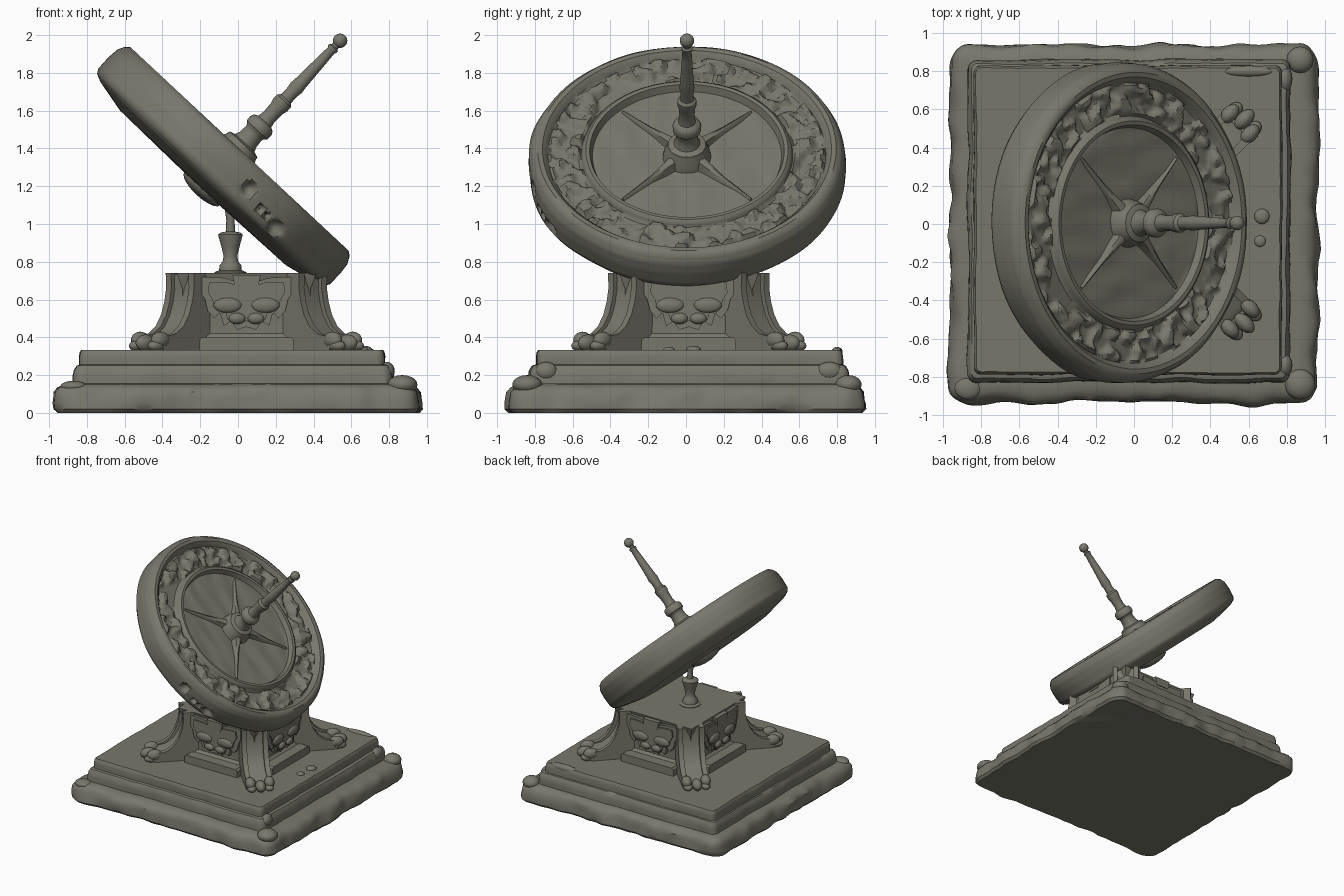
import bpy, bmesh, math
from math import pi, sin, cos, radians
from mathutils import Matrix, Vector, noise

if "Cube" in bpy.data.objects:
    bpy.data.objects.remove(bpy.data.objects["Cube"])

stone = bpy.data.materials.new("weathered stone")
stone.diffuse_color = (0.19, 0.185, 0.15, 1)
stone.use_nodes = True
stone.node_tree.nodes["Principled BSDF"].inputs["Base Color"].default_value = stone.diffuse_color


def finish(name, bm, mat=None):
    if mat is not None:
        bm.transform(mat)
    bmesh.ops.recalc_face_normals(bm, faces=bm.faces)
    me = bpy.data.meshes.new(name)
    bm.to_mesh(me)
    bm.free()
    me.materials.append(stone)
    ob = bpy.data.objects.new(name, me)
    bpy.context.collection.objects.link(ob)
    return ob


def loft(name, loops, mat=None):
    """Skin closed loops of equal length and cap both ends."""
    bm = bmesh.new()
    rows = [[bm.verts.new(p) for p in lp] for lp in loops]
    n = len(rows[0])
    for a, b in zip(rows, rows[1:]):
        for i in range(n):
            j = (i + 1) % n
            bm.faces.new((a[i], a[j], b[j], b[i]))
    bm.faces.new(rows[0][::-1])
    bm.faces.new(rows[-1])
    return finish(name, bm, mat)


def lathe(name, prof, mat=None, seg=32, shape=None):
    loops = []
    for r, z in prof:
        lp = [Vector((max(r, .001) * cos(2 * pi * i / seg), max(r, .001) * sin(2 * pi * i / seg), z))
              for i in range(seg)]
        loops.append([shape(p, r) for p in lp] if shape else lp)
    return loft(name, loops, mat)


def prism(name, pts, w, mat):
    """Outline in local x-z, extruded along y from -w to w."""
    return loft(name, [[(x, s * w, z) for x, z in pts] for s in (-1, 1)], mat)


def ball(name, loc, size, mat=None):
    bm = bmesh.new()
    bmesh.ops.create_uvsphere(bm, u_segments=16, v_segments=10, radius=1)
    m = Matrix.Translation(loc) @ Matrix.Diagonal((*size, 1))
    return finish(name, bm, (mat or Matrix()) @ m)


def resample(prof, step):
    out = []
    for (a, b), (c, d) in zip(prof, prof[1:]):
        k = max(1, round(math.hypot(c - a, d - b) / step))
        out += [(a + (c - a) * i / k, b + (d - b) * i / k) for i in range(k)]
    return out + [prof[-1]]


def slab(name, x0, x1, y0, y1, r, prof, amp):
    """Worn rounded-rectangle slab; prof lists (inset, z)."""
    loops = []
    for inset, z in prof:
        hx, hy = (x1 - x0) / 2 - inset, (y1 - y0) / 2 - inset
        rr = max(r - inset, .01)
        corners = []
        for k, (sx, sy) in enumerate([(1, 1), (-1, 1), (-1, -1), (1, -1)]):
            corners.append([Vector((sx * (hx - rr) + rr * cos(a), sy * (hy - rr) + rr * sin(a), z))
                            for a in [k * pi / 2 + t * pi / 16 for t in range(9)]])
        lp = []
        for k in range(4):
            a, b = corners[k][-1], corners[(k + 1) % 4][0]
            lp += corners[k] + [a.lerp(b, t / 50) for t in range(1, 50)]
        for p in lp:
            d = amp * (noise.noise(p * 4) + .6 * noise.noise(p * 9 + Vector((3, 1, 7))))
            f = 1 + d / Vector((p.x, p.y)).length
            p.x, p.y = p.x * f + (x0 + x1) / 2, p.y * f + (y0 + y1) / 2
        loops.append(lp)
    return loft(name, loops)


# stepped base
slab("base_slab", -.965, .965, -.94, .94, .1,
     [(.02, 0), (0, .02), (0, .05), (.005, .08), (.01, .11), (.03, .135), (.06, .15), (.1, .155)], .03)
slab("middle_step", -.87, .82, -.83, .86, .05, [(0, .14), (0, .19), (.005, .225), (.02, .25), (.035, .255)], .012)
slab("top_step", -.84, .775, -.79, .83, .04, [(0, .25), (0, .27), (0, .3), (.004, .32), (.012, .333)], .008)
for x, y, z, sx, sy, sz in [(.87, -.84, .15, .08, .08, .05), (.87, .86, .15, .07, .07, .05),
                            (-.87, -.86, .14, .07, .06, .03), (.6, .8, .32, .14, .03, .03),
                            (.79, .76, .22, .04, .07, .05), (.79, -.74, .22, .04, .06, .05),
                            (.67, .04, .335, .04, .04, .02), (.66, -.09, .335, .03, .03, .015)]:
    ball("worn_lump", (x, y, z), (sx, sy, sz))

# pedestal core
P = Matrix.Translation((.045, .015, 0))
core = [(.37, .33), (.37, .40), (.35, .42), (.345, .66), (.36, .69), (.375, .74)]
loft("pedestal_core", [[(a * h, b * h, z) for a, b in ((1, 1), (-1, 1), (-1, -1), (1, -1))] for h, z in core],
     P @ Matrix.Diagonal((.98, .98, 1, 1)))

# curved corner legs with side rails and claw feet
outer = [(.50, .74), (.497, .66), (.51, .59), (.535, .52), (.575, .46), (.63, .42), (.70, .405), (.725, .38), (.725, .33)]
leg = [(.2, .33), (.2, .74)] + outer
inset = [(.2, .33), (.2, .738)] + [(q - .025, z - .005) for q, z in outer]
# mask ornament and its inner layer
half = [(0, .69), (.07, .70), (.12, .715), (.24, .72), (.25, .65), (.22, .6), (.205, .54), (.17, .5),
        (.14, .53), (.12, .46), (.08, .485), (.05, .44), (0, .455)]
mask = half + [(-x, z) for x, z in half[-2:0:-1]]
inner = [(x * .82, .6 + (z - .6) * .78) for x, z in mask]
for k in range(4):
    D = P @ Matrix.Rotation(pi / 4 + k * pi / 2, 4, 'Z')
    prism("leg", inset, .09, D)
    for s in (-1, 1):
        prism("leg_rail", leg, .02, D @ Matrix.Translation((0, s * .085, 0)))
        ball("claw", (.72, s * .075, .385), (.06, .04, .045), D)
        ball("claw_toe", (.745, s * .07, .355), (.055, .038, .03), D)
    ball("middle_claw", (.755, 0, .37), (.065, .04, .045), D)
    F = P @ Matrix.Rotation(k * pi / 2, 4, 'Z')
    prism("panel_plinth", [(-.25, .33), (.25, .33), (.25, .385), (.235, .4), (-.235, .4), (-.25, .385)], .05,
          F @ Matrix.Translation((0, -.40, 0)))
    prism("mask_plate", mask, .025, F @ Matrix.Translation((0, -.36, 0)))
    prism("mask_face", inner, .02, F @ Matrix.Translation((0, -.378, 0)))
    prism("mask_crown", [(-.06, .66), (.06, .66), (.075, .73), (-.075, .73)], .03,
          F @ Matrix.Translation((0, -.372, 0)))
    for s in (-1, 1):
        ball("mask_cheek", (s * .1, -.395, .57), (.075, .022, .04), F)
        ball("mask_jowl", (s * .05, -.395, .5), (.045, .025, .03), F)

# support stem under the dial
S = Matrix.Translation((-.04, 0, 0))
lathe("support_stem", [(.085, .735), (.085, .745), (.06, .755), (.058, .78), (.042, .80), (.036, .83), (.048, .88),
                       (.062, .93), (.065, .945), (.05, .955), (.024, .96), (.022, 1.02), (.03, 1.08), (.05, 1.15)], S, 24)

# tilted dial
T = Matrix.Translation((-.005, .005, 1.385)) @ Matrix.Rotation(radians(43), 4, 'Y')
holes = [(Vector((.061, 0, 1.183)), .042), (Vector((.2, 0, .98)), .042),
         (Vector((.12, 0, 1.08)), .022), (Vector((.155, 0, 1.04)), .02)]


def carve(p, r):
    p = p.copy()
    if p.z > -.06 and .565 < r < .725:      # carved ornament band
        n = noise.noise(p * 13) + .5 * noise.noise(p * 22)
        p.z += .035 * max(-.35, min(.8, n * 2.2))
    elif p.z > -.06 and r < .5:             # rough inner field
        p.z += .01 * noise.noise(Vector((p.x * 4, p.y * 9, 2)))
    elif r > .8:                            # worn rim with pits
        f = 1 + .012 * noise.noise(p * 3)
        w = T @ p
        for c, s in holes:
            d = math.hypot(w.x - c.x, w.z - c.z)
            if w.y < -.3 and d < s:
                f -= .05 * (1 - (d / s) ** 3)
        p.x, p.y = p.x * f, p.y * f
    return p


dial = [(0, -.275), (.6, -.265), (.78, -.225), (.82, -.205), (.835, -.18), (.84, -.10), (.835, -.04), (.815, 0),
        (.79, .018), (.765, .016), (.745, -.004), (.735, -.022), (.56, -.028), (.55, -.005), (.535, .006),
        (.515, .004), (.5, -.035), (0, -.04)]
lathe("dial", resample(dial, .014), T, 300, carve)
ball("underside_boss", (0, 0, -.27), (.13, .13, .045), T)

# star ribs on the dial face
for k in range(4):
    R = T @ Matrix.Rotation(pi / 4 + k * pi / 2, 4, 'Z')
    rib = [(.04, .06, .03), (.14, .034, .012), (.28, .018, -.008), (.48, .01, -.022)]
    loft("star_rib", [[(x, -w, -.05), (x, -w * .6, h - .008), (x, 0, h), (x, w * .6, h - .008), (x, w, -.05)]
                      for x, w, h in rib], R)

# gnomon
tip = [(.038 * sin(a), .80 - .038 * cos(a)) for a in [.6 + i * (pi - .6) / 10 for i in range(11)]]
lathe("gnomon", [(.13, -.05), (.12, .0), (.105, .03), (.1, .05), (.07, .06), (.06, .085), (.056, .13), (.06, .14),
                 (.074, .155), (.076, .185), (.066, .205), (.046, .215), (.04, .25), (.043, .31), (.05, .335),
                 (.05, .365), (.036, .38), (.034, .42), (.04, .46), (.036, .50), (.028, .66), (.024, .73),
                 (.03, .74), (.03, .75), (.02, .757)] + tip, T, 32)

bpy.ops.object.select_all(action='SELECT')
bpy.context.view_layer.objects.active = bpy.context.selected_objects[0]
bpy.ops.object.shade_smooth_by_angle(angle=radians(38))
